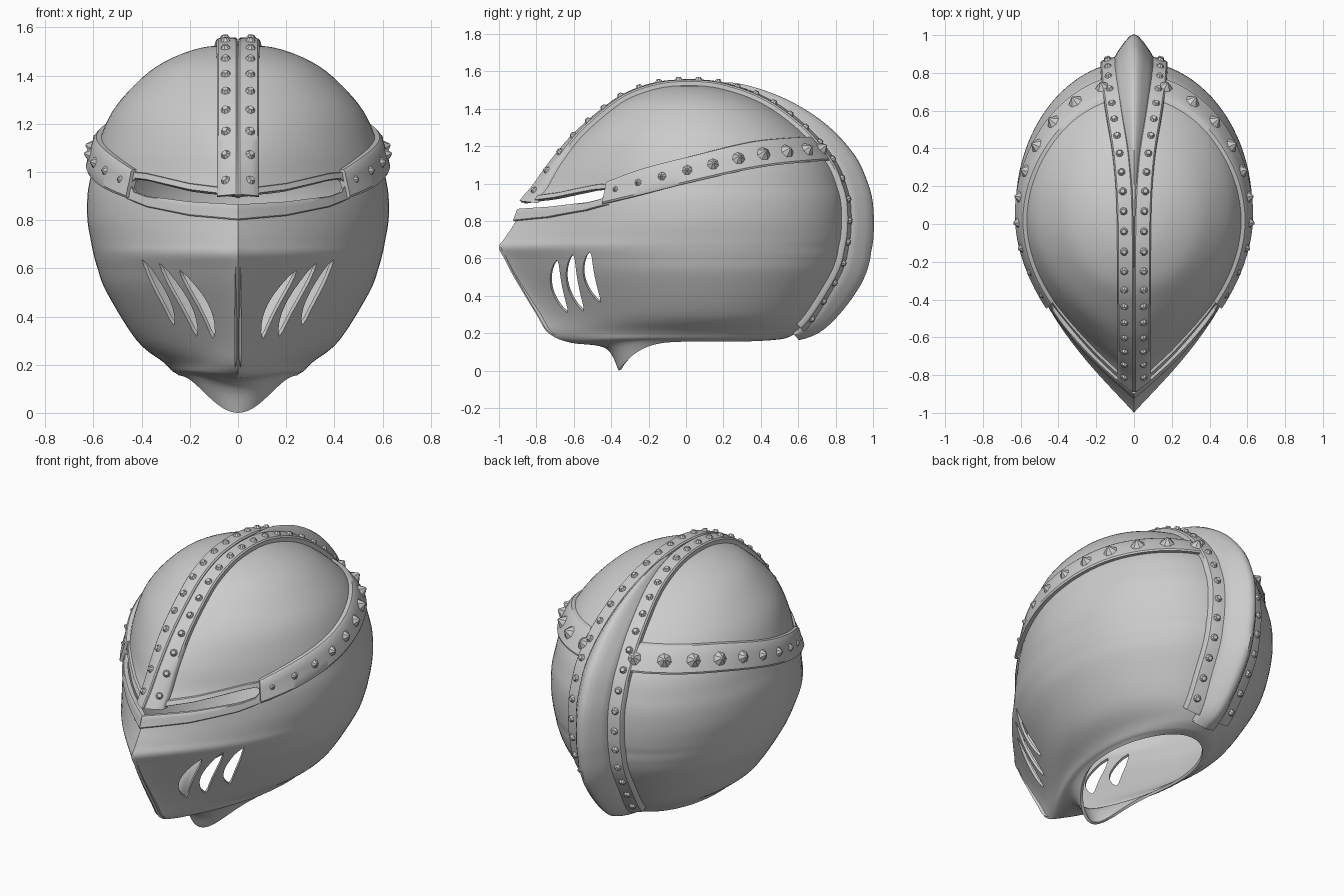
import bpy, bmesh
from math import sin, cos, radians, pi
from mathutils import Vector, Matrix
from mathutils.bvhtree import BVHTree

if "Cube" in bpy.data.objects:
    bpy.data.objects.remove(bpy.data.objects["Cube"])


def make_object(name, bm, mirror=False, angle=35):
    bmesh.ops.recalc_face_normals(bm, faces=bm.faces[:])
    me = bpy.data.meshes.new(name)
    bm.to_mesh(me)
    ob = bpy.data.objects.new(name, me)
    bpy.context.collection.objects.link(ob)
    bpy.ops.object.select_all(action='DESELECT')
    ob.select_set(True)
    bpy.context.view_layer.objects.active = ob
    if angle:
        bpy.ops.object.shade_smooth_by_angle(angle=radians(angle))
    if mirror:
        ob.modifiers.new("mirror", 'MIRROR').use_clip = False
    return ob


def grid(bm, rows, closed=False):
    vs = [[bm.verts.new(p) for p in r] for r in rows]
    n = len(rows[0])
    for a, b in zip(vs, vs[1:]):
        for j in range(n if closed else n - 1):
            k = (j + 1) % n
            bm.faces.new((a[j], a[k], b[k], b[j]))
    return vs


def curve(table, x):
    # smooth lookup in (x, value) pairs
    x = min(max(x, table[0][0]), table[-1][0])
    n = len(table) - 1
    i = next(k for k in range(n) if x <= table[k + 1][0])

    def slope(k):
        a, b = table[max(k - 1, 0)], table[min(k + 1, n)]
        return (b[1] - a[1]) / (b[0] - a[0])
    (x0, a), (x1, b) = table[i], table[i + 1]
    w = x1 - x0
    t = (x - x0) / w
    return (a * (2*t**3 - 3*t*t + 1) + b * (3*t*t - 2*t**3)
            + w * (slope(i) * (t**3 - 2*t*t + t) + slope(i + 1) * (t**3 - t*t)))


def catmull(a, b, c, d, t):
    return [0.5 * (2*q + (r - p)*t + (2*p - 5*q + 4*r - s)*t*t + (3*q - p - 3*r + s)*t**3)
            for p, q, r, s in zip(a, b, c, d)]


# --- Helmet shell: stacked rings, pointed in front and round behind ---
# front z, front y, side z, half width, back z, back y, widest y, front exponent
R = [(1.53, .02, 1.53, 0, 1.53, .02, .02, .5), (1.515, -.15, 1.515, .155, 1.515, .18, .02, .5),
     (1.46, -.31, 1.46, .30, 1.46, .36, .03, .5), (1.38, -.43, 1.38, .41, 1.38, .51, .05, .55),
     (1.25, -.58, 1.25, .522, 1.25, .67, .06, .65), (1.1, -.71, 1.1, .585, 1.1, .79, .08, .8),
     (.98, -.80, .98, .612, .98, .84, .08, .95), (.9, -.87, .9, .625, .9, .86, .08, 1),
     (.8, -.91, .8, .625, .8, .865, .08, 1), (.71, -.968, .71, .61, .71, .86, .08, 1.05),
     (.66, -1.0, .66, .60, .66, .85, .08, 1.08), (.6, -.972, .6, .583, .6, .84, .08, 1.12),
     (.5, -.92, .5, .545, .5, .80, .08, 1.2), (.3, -.80, .3, .42, .3, .68, .08, 1.35),
     (.2, -.735, .21, .31, .21, .60, .08, 1.2), (.15, -.62, .175, .275, .18, .55, .08, .85),
     (.12, -.43, .165, .258, .17, .52, .08, .5), (0, -.36, .155, .245, .165, .48, .08, .5)]
rows, Q = [], 24
for i in range(len(R) - 1):
    for s in range(5 + (i == len(R) - 2)):
        zf, yf, zs, w, zb, yb, ym, p = catmull(R[max(i-1, 0)], R[i], R[i+1], R[min(i+2, len(R)-1)], s / 5)
        ring = []
        for j in range(4 * Q):
            th = 2 * pi * j / (4 * Q)
            sn, cs = sin(th), cos(th)
            front = sn > 0
            x = w * abs(cs) ** (2 * p if front else 1) * (1 if cs > 0 else -1)
            y = ym + (yf - ym) * sn if front else ym - (yb - ym) * sn
            ring.append((x, y, zs + ((zf if front else zb) - zs) * sn ** 4))
        rows.append(ring)
bm = bmesh.new()
neck = grid(bm, rows, True)[-1]
bm.normal_update()
bvh = BVHTree.FromBMesh(bm)          # outer skin, used to place every other part
hub = bm.verts.new((0, .1, .35))     # temporary plug so the openings cut cleanly
for a, c in zip(neck, neck[1:] + neck[:1]):
    bm.faces.new((a, c, hub))
bmesh.ops.remove_doubles(bm, verts=bm.verts[:], dist=1e-5)
shell = make_object("helmet_shell", bm, angle=0)

# --- Cutters: eye slit and three breathing vents on each cheek ---
bm = bmesh.new()


def prism(points, direction):
    f = bm.faces.new([bm.verts.new(p) for p in points])
    g = bmesh.ops.extrude_face_region(bm, geom=[f])
    bmesh.ops.translate(bm, vec=direction, verts=[v for v in g['geom'] if isinstance(v, bmesh.types.BMVert)])
    if f.is_valid and len(f.edges[0].link_faces) < 2:
        bm.faces.new(f.verts[:])


half = [(0, .9), (.2, .925), (.38, .967), (.425, .972), (.447, .95), (.43, .918), (.38, .9), (.2, .877), (0, .865)]
slit = half + [(-x, z) for x, z in half[-2:0:-1]]
prism([(x, -1.3, z) for x, z in slit], (0, 1.2, 0))
for y, z0, z1 in ((-.68, .31, .59), (-.595, .32, .62), (-.505, .365, .635)):
    left, right = [], []
    for i in range(13):
        t = i / 12
        mid = y + .015 - .055 * t + .03 * (2 * t - 1) ** 2
        hw = .028 * max(0.0, sin(pi * t)) ** .6 + .002
        z = z0 + (z1 - z0) * t
        left.append((-1, mid - hw, z))
        right.append((-1, mid + hw, z))
    prism(left + right[::-1], (2, 0, 0))
cutter = make_object("opening_cutter", bm, angle=0)
cutter.hide_render = True
bpy.ops.object.select_all(action='DESELECT')
shell.select_set(True)
bpy.context.view_layer.objects.active = shell
m = shell.modifiers.new("openings", 'BOOLEAN')
m.object, m.operation, m.solver = cutter, 'DIFFERENCE', 'EXACT'
bpy.ops.object.modifier_apply(modifier=m.name)
bpy.data.objects.remove(cutter)
# keep only the outer skin, then thicken it inwards
bm = bmesh.new()
bm.from_mesh(shell.data)
inner = [f for f in bm.faces if bvh.find_nearest(f.calc_center_median())[3] > .004]
bmesh.ops.delete(bm, geom=inner, context='FACES')
bm.to_mesh(shell.data)
m = shell.modifiers.new("thickness", 'SOLIDIFY')
m.thickness, m.offset = .015, -1
bpy.ops.object.modifier_apply(modifier=m.name)
bpy.ops.object.shade_smooth_by_angle(angle=radians(35))


# --- Ray helpers that drop points onto the shell ---
def cast(o, d):
    d = Vector(d).normalized()
    p, n, _, _ = bvh.ray_cast(Vector(o), d)
    if p is None:
        p, n, _, _ = bvh.find_nearest(Vector(o) + d * 1.2)
    return p, (-n if n.dot(d) > 0 else n), d


def over(x, deg):      # lengthwise arc, 0 = front, 90 = top, 180 = back
    a = radians(deg)
    return cast((x, .05 - 2 * cos(a), .8 + 2 * sin(a)), (0, cos(a), -sin(a)))


def around(deg, z):    # level arc, 0 = front, 90 = side, 180 = back
    a = radians(deg)
    return cast((2 * sin(a), -2 * cos(a), z), (-sin(a), cos(a), 0))


def strap(name, fn, n, h):
    # fn(t, u): t along, u across
    prof = [(0, -.012), (0, h * .75), (.08, h), (.36, h), (.64, h), (.92, h), (1, h * .75), (1, -.012)]
    rws = []
    for i in [0] + list(range(n + 1)) + [n]:
        cap = len(rws) in (0, n + 2)
        hits = [(fn(i / n, u), k) for u, k in prof]
        rws.append([p - d * (-.012 if cap else k) for (p, _, d), k in hits])
    b = bmesh.new()
    grid(b, rws)
    return make_object(name, b, True)


def rivet(b, hit, h, r, height, sides, tip):
    p, nrm, d = hit
    mat = Matrix.Translation(p - d * h + nrm * (height / 2 - .004)) @ nrm.to_track_quat('Z', 'Y').to_matrix().to_4x4()
    bmesh.ops.create_cone(b, cap_ends=True, segments=sides, radius1=r, radius2=r * tip, depth=height, matrix=mat)


# --- Centre straps: join over the brow, part around the rear crest ---
GAP = [(0, .001), (60, .001), (95, .006), (115, .025), (135, .06), (155, .085),
       (180, .09), (205, .085), (228, .06)]


def centre(t, u):
    a = 6.5 + 219 * t
    return over(curve(GAP, a) + u * .087, a)


strap("centre_strap", centre, 90, .03)
b = bmesh.new()
for i in range(27):
    rivet(b, centre(.02 + .955 * i / 26, .58), .03, .023, .018, 8, .5)
make_object("centre_strap_rivets", b, True)

# --- Side band from the eye slit round to the crest ---
LOW = [(43, .885), (65, .935), (90, 1.0), (125, 1.085), (150, 1.115), (175, 1.125)]
TOP = [(43, 1.0), (65, 1.075), (90, 1.14), (125, 1.222), (150, 1.245), (175, 1.25)]


def band(t, u):
    a = 46 + 127.5 * t
    lo = curve(LOW, a)
    return around(a, lo + (curve(TOP, a) - lo) * u)


strap("side_band", band, 60, .028)
b = bmesh.new()
for i in range(10):
    t = .05 + .9 * i / 9
    r = .02 + .024 * min(1, t * 1.5)
    rivet(b, band(t, .5), .026, r, r * .85, 7, .15)
make_object("side_band_studs", b, True, 20)

# --- Raised rim framing the eye slit ---
outer = [(0, .928), (.2, .953), (.38, .995), (.458, 1.003), (.472, .95), (.462, .888), (.38, .855), (.2, .818), (0, .80)]


def slit_rim(t, u):
    k = min(int(t * 8), 7)
    f = t * 8 - k
    a, c, e, g = (Vector(q) for q in (half[k], half[k + 1], outer[k], outer[k + 1]))
    q = a.lerp(c, f).lerp(e.lerp(g, f), u)
    return cast((max(q.x, .001), -2, q.y), (0, 1, 0))


strap("eye_slit_rim", slit_rim, 64, .018)

# --- Rear crest: tapering fin down the back ---
RISE = [(92, .0), (105, .04), (120, .062), (135, .09), (150, .115), (165, .132),
        (180, .14), (200, .14), (212, .12), (222, .085), (229, .04)]
rws = []
for i in range(61):
    a = 92 + 137 * i / 60
    p, _, d = over(0, a)
    h, w = curve(RISE, a), curve(GAP, a) + .012
    sec = [(1, -.03), (1, .15), (.8, .4), (.5, .7), (.24, .92), (0, 1)]
    sec = sec + [(-x, k) for x, k in sec[-2::-1]]
    rws.append([p - d * (k if k < 0 else h * k) + Vector((x * w, 0, 0)) for x, k in sec])
bm = bmesh.new()
vs = grid(bm, rws)
bm.faces.new(vs[0])
bm.faces.new(vs[-1])
make_object("rear_crest", bm, angle=50)
